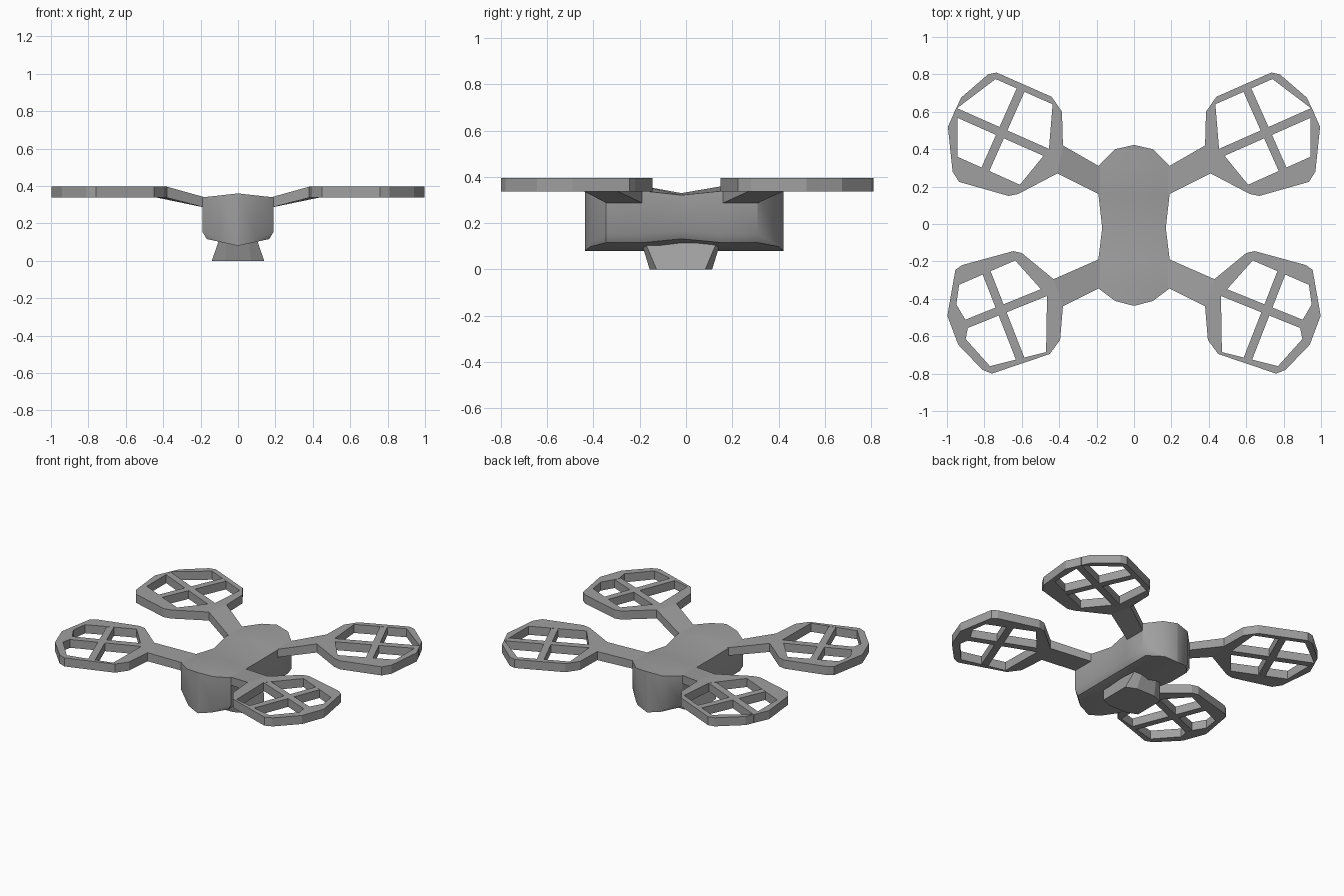
import bpy
import bmesh
from mathutils import Vector
from math import radians

default_cube = bpy.data.objects.get("Cube")
if default_cube:
    bpy.data.objects.remove(default_cube)

# One matte grey for the whole airframe
grey = bpy.data.materials.new("matte_grey")
grey.use_nodes = True
grey.diffuse_color = (0.35, 0.35, 0.35, 1)
grey.node_tree.nodes["Principled BSDF"].inputs["Base Color"].default_value = grey.diffuse_color

RING_BOTTOM, RING_TOP = 0.337, 0.396
ARM_BOTTOM, ARM_TOP = 0.285, 0.34


def finish(bm, name, mirrored=False, smooth_angle=None):
    """Turn a bmesh into a named object, optionally mirrored across x."""
    bmesh.ops.recalc_face_normals(bm, faces=bm.faces)
    mesh = bpy.data.meshes.new(name)
    bm.to_mesh(mesh)
    bm.free()
    mesh.materials.append(grey)
    obj = bpy.data.objects.new(name, mesh)
    bpy.context.collection.objects.link(obj)
    if mirrored:
        mirror = obj.modifiers.new("mirror", "MIRROR")
        mirror.use_mirror_merge = False
    if smooth_angle:
        bpy.ops.object.select_all(action="DESELECT")
        obj.select_set(True)
        bpy.context.view_layer.objects.active = obj
        bpy.ops.object.shade_smooth_by_angle(angle=radians(smooth_angle))
    return obj


def loft(bm, loops):
    """Skin equal-length closed loops of points and cap both ends."""
    rows = [[bm.verts.new(p) for p in loop] for loop in loops]
    count = len(rows[0])
    for low, high in zip(rows, rows[1:]):
        for i in range(count):
            j = (i + 1) % count
            bm.faces.new((low[i], low[j], high[j], high[i]))
    bm.faces.new(rows[0])
    bm.faces.new(rows[-1])


def at_height(points, z):
    return [(x, y, z) for x, y in points]


def rotor_guard(name, outer, hole):
    """Flat polygonal ring with one large opening."""
    bm = bmesh.new()
    edges = []
    for outline in (outer, hole):
        verts = [bm.verts.new((x, y, RING_BOTTOM)) for x, y in outline]
        edges += [bm.edges.new((verts[i - 1], verts[i])) for i in range(len(verts))]
    bmesh.ops.triangle_fill(bm, edges=edges, use_beauty=True)
    bmesh.ops.dissolve_limit(bm, angle_limit=0.01, verts=bm.verts, edges=bm.edges)
    result = bmesh.ops.extrude_face_region(bm, geom=bm.faces[:], use_keep_orig=True)
    top = [g for g in result["geom"] if isinstance(g, bmesh.types.BMVert)]
    bmesh.ops.translate(bm, verts=top, vec=(0, 0, RING_TOP - RING_BOTTOM))
    return finish(bm, name, mirrored=True)


def cross_bars(name, bars, width=0.046):
    """Straight struts spanning the opening."""
    bm = bmesh.new()
    for start, end in bars:
        a, b = Vector(start), Vector(end)
        side = (b - a).normalized().orthogonal() * width / 2
        corners = [a - side, b - side, b + side, a + side]
        loft(bm, [at_height(corners, RING_BOTTOM + 0.001), at_height(corners, RING_TOP - 0.001)])
    return finish(bm, name, mirrored=True)


def arm(name, root, tip):
    """Sloping beam from the body side up to the guard."""
    bm = bmesh.new()
    loops = []
    for (p, q), low, high in ((root, ARM_BOTTOM, ARM_TOP), (tip, RING_BOTTOM, RING_TOP)):
        loops.append([(*p, low), (*q, low), (*q, high), (*p, high)])
    loft(bm, loops)
    return finish(bm, name, mirrored=True)


# Body: cross-sections along y, waisted in the middle and rounded at the ends
def body_section(y, half_width, dip):
    w, inner = half_width, half_width * 0.88
    ridge, shoulder = 0.36 - 0.03 * dip, 0.36 - 0.11 * w - 0.02 * dip
    keel, chine = 0.08, 0.08 + 0.19 * w + 0.02 * dip
    wall = chine + 0.2 * w
    return [(0, y, ridge), (w, y, shoulder), (w, y, wall), (inner, y, chine),
            (0, y, keel), (-inner, y, chine), (-w, y, wall), (-w, y, shoulder)]


stations = [(-0.437, 0.003, 0), (-0.412, 0.1, 0), (-0.345, 0.19, 0), (-0.185, 0.19, 0),
            (-0.02, 0.17, 1), (0.155, 0.19, 0), (0.31, 0.19, 0), (0.4, 0.1, 0), (0.422, 0.003, 0)]
body = bmesh.new()
loft(body, [body_section(*s) for s in stations])
finish(body, "body", smooth_angle=35)


# Foot under the body: eight-sided, wider across and shorter along at the ground
def octagon(x_side, x_end, y_side, y_end, z):
    quarter = [(x_side, y_side), (x_end, y_end)]
    half = quarter + [(-x, y) for x, y in reversed(quarter)]
    middle = -0.022
    loop = half + [(-x, -y) for x, y in half]
    return [(x, y + middle, z) for x, y in loop]


foot = bmesh.new()
loft(foot, [octagon(0.14, 0.07, 0.105, 0.135, 0), octagon(0.095, 0.055, 0.16, 0.175, 0.13)])
finish(foot, "foot")

# Back arms, guards and struts
arm("back_arm", [(0.18, 0.155), (0.18, 0.305)], [(0.41, 0.27), (0.38, 0.42)])
rotor_guard(
    "back_rotor_guard",
    [(0.38, 0.42), (0.385, 0.6), (0.44, 0.68), (0.735, 0.81), (0.78, 0.8), (0.925, 0.675),
     (0.995, 0.52), (0.97, 0.28), (0.935, 0.225), (0.67, 0.15), (0.62, 0.16), (0.41, 0.27)],
    [(0.435, 0.64), (0.74, 0.775), (0.945, 0.62), (0.945, 0.36), (0.61, 0.21), (0.455, 0.4)])
cross_bars("back_rotor_struts", [((0.44, 0.37), (0.96, 0.6)), ((0.6, 0.73), (0.8, 0.28))])

# Front arms, guards and struts
arm("front_arm", [(0.18, -0.185), (0.18, -0.34)], [(0.43, -0.295), (0.38, -0.44)])
rotor_guard(
    "front_rotor_guard",
    [(0.38, -0.44), (0.395, -0.62), (0.45, -0.695), (0.76, -0.8), (0.81, -0.78), (0.94, -0.645),
     (0.998, -0.49), (0.955, -0.245), (0.92, -0.22), (0.645, -0.145), (0.6, -0.155), (0.43, -0.295)],
    [(0.465, -0.385), (0.47, -0.685), (0.77, -0.76), (0.9, -0.615), (0.885, -0.54),
     (0.95, -0.43), (0.935, -0.325), (0.635, -0.195)])
cross_bars("front_rotor_struts", [((0.44, -0.35), (0.91, -0.54)), ((0.8, -0.23), (0.605, -0.73))])
